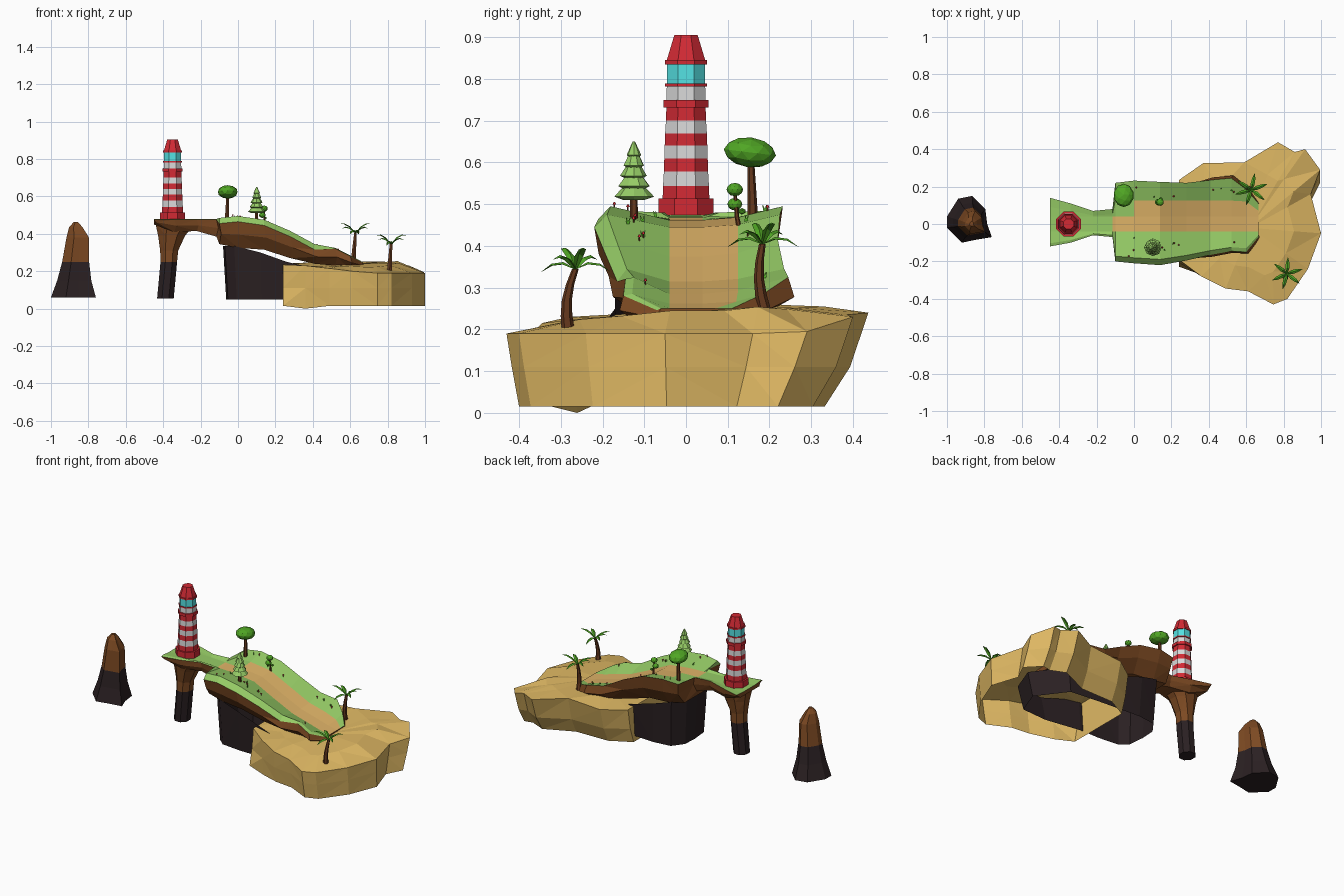
import bpy, bmesh, math, random
from mathutils import Vector, Matrix
from mathutils.bvhtree import BVHTree

if "Cube" in bpy.data.objects:
    bpy.data.objects.remove(bpy.data.objects["Cube"])

random.seed(4)
TAU = 2 * math.pi


def material(name, r, g, b):
    lin = [((c / 255 + 0.055) / 1.055) ** 2.4 for c in (r, g, b)]
    m = bpy.data.materials.new(name)
    m.diffuse_color = (*lin, 1)
    m.use_nodes = True
    m.node_tree.nodes["Principled BSDF"].inputs["Base Color"].default_value = m.diffuse_color
    return m


GRASS = material("grass green", 150, 204, 102)
SAND = material("beach sand", 224, 185, 100)
PATH = material("path tan", 224, 180, 104)
ROCK = material("cliff brown", 124, 73, 34)
DARK = material("wet rock", 42, 32, 34)
RED = material("lighthouse red", 210, 42, 52)
WHITE = material("lighthouse white", 216, 216, 216)
GLASS = material("lamp glass", 84, 224, 226)
LEAF = material("leaf green", 80, 166, 36)
BARK = material("bark brown", 102, 57, 30)


def finish(name, bm, mats, rule=None, tri=False):
    if tri:
        bmesh.ops.triangulate(bm, faces=bm.faces[:])
    bmesh.ops.recalc_face_normals(bm, faces=bm.faces[:])
    if rule:
        for f in bm.faces:
            f.material_index = rule(f.calc_center_median())
    me = bpy.data.meshes.new(name)
    bm.to_mesh(me)
    bm.free()
    for m in mats:
        me.materials.append(m)
    ob = bpy.data.objects.new(name, me)
    bpy.context.collection.objects.link(ob)
    return ob


def add_loft(bm, rings, cap0=True, cap1=True, pick=None):
    """Skin closed rings of equal length; pick(i, j) gives the material index."""
    vs = [[bm.verts.new(p) for p in r] for r in rings]
    n = len(vs[0])
    for i in range(len(vs) - 1):
        for j in range(n):
            k = (j + 1) % n
            f = bm.faces.new((vs[i][j], vs[i][k], vs[i + 1][k], vs[i + 1][j]))
            if pick:
                f.material_index = pick(i, j)
    for use, i in ((cap0, 0), (cap1, -1)):
        if use:
            f = bm.faces.new(vs[i])
            if pick:
                f.material_index = pick(i, -1)
    return vs


def ring(cx, cy, z, rx, ry=None, n=8, turn=0.5, jitter=0):
    ry = rx if ry is None else ry
    out = []
    for j in range(n):
        a, s = TAU * (j + turn) / n, 1 + random.uniform(-jitter, jitter)
        out.append((cx + rx * s * math.cos(a), cy + ry * s * math.sin(a), z))
    return out


# Headland: cross-sections along x (x, front y, back y, edge z, middle z, underside z)
stations = [(-.45, -.12, .14, .48, .475, .45), (-.34, -.10, .11, .48, .475, .41),
            (-.22, -.06, .07, .48, .472, .415), (-.115, -.07, .08, .48, .468, .385),
            (-.10, -.20, .22, .485, .465, .345), (.0, -.21, .232, .495, .462, .325),
            (.14, -.22, .225, .475, .445, .315), (.28, -.195, .22, .415, .375, .27),
            (.41, -.165, .235, .345, .315, .24), (.52, -.145, .245, .325, .285, .23),
            (.60, -.15, .185, .285, .262, .21), (.665, -.07, .11, .25, .25, .21)]
rings = []
for x, yf, yb, ze, zm, zb in stations:
    o = 1.06 if x > .4 else .95
    drop = .03 if -.11 < x < .5 else .004
    rings.append([(x, yf, ze - drop), (x, yf * .86, ze), (x, -.04, zm), (x, .04, zm),
                  (x, min(.125, yb * .65), zm * .8 + ze * .2), (x, yb, ze),
                  (x + .01, yb * o, ze - (ze - zb) * .5), (x, yb * .72, zb),
                  (x, yf * .72, zb), (x + .01, yf * o, ze - drop - (ze - drop - zb) * .5)])


def headland_colour(i, j):
    if j < 0 or j > 4:
        return 2
    if (j == 2 and i >= 3) or (j == 3 and i >= 5):
        return 1
    return 0


bm = bmesh.new()
add_loft(bm, rings, pick=headland_colour)
bmesh.ops.triangulate(bm, faces=[f for f in bm.faces if f.material_index == 2])
ground = BVHTree.FromBMesh(bm)
finish("headland", bm, [GRASS, PATH, ROCK])

# Dark wet rock under the headland, hollow and running on beneath the beach
outline = [(-.07, -.11), (-.02, -.155), (.12, -.17), (.26, -.17), (.5, -.21), (.68, -.2), (.74, -.04),
           (.6, .15), (.4, .17), (.26, .18), (.1, .19), (-.02, .175), (-.075, .1), (-.08, 0)]
bm = bmesh.new()
add_loft(bm, [[(.2 + (x - .2) * .94, y * .92, .05) for x, y in outline],
              [(x, y, .335 if x < .1 else .30 if x < .2 else .25 if x < .3 else .195)
               for x, y in outline]], False, False)
finish("headland_base", bm, [DARK], tri=True)

# Lighthouse pillar: dark foot, brown flaring head
bm = bmesh.new()
add_loft(bm, [ring(-.388, 0, .055, .048, .052), ring(-.37, 0, .25, .048, .055),
              ring(-.368, 0, .31, .052, .055), ring(-.355, 0, .39, .078, .07),
              ring(-.335, 0, .455, .115, .085)])
finish("pillar", bm, [DARK, ROCK], lambda c: int(c.z > .25), True)

# Sea stack: irregular foot shrinking upward, brown tip
foot = [(-1, .04), (-.94, .135), (-.865, .15), (-.795, .08), (-.785, 0),
        (-.76, -.07), (-.85, -.085), (-.92, -.1), (-1, -.02)]
bm = bmesh.new()
add_loft(bm, [[(cx + (x + .87) * s, cy + (y - .02) * s, z) for x, y in foot] for cx, cy, z, s in
              ((-.87, .02, .06, 1), (-.868, .015, .15, .76), (-.862, .01, .25, .6),
               (-.852, .005, .38, .5), (-.864, 0, .435, .3), (-.866, 0, .462, .1))])
finish("sea_stack", bm, [DARK, ROCK], lambda c: int(c.z > .25), True)

# Beach: rim outline, walls falling inward, low dunes on top, open below
rim = [(.24, -.19, .235), (.36, -.28, .23), (.49, -.345, .215), (.61, -.36, .20), (.745, -.43, .19),
       (.82, -.4, .19), (.93, -.24, .19), (1, -.05, .19), (.945, .16, .19), (.995, .29, .195),
       (.915, .4, .23), (.86, .385, .235), (.77, .437, .24), (.59, .33, .255), (.37, .325, .24), (.24, .235, .24)]


def shrink(x, y, t, z):
    inset = .24 if y > 0 else -.2 if x < .3 else .07
    return (x, y * (1 - t * inset), z)


bm = bmesh.new()
inner = [(.62 + (x - .62) * .62, -.02 + (y + .02) * .62, .225 + .025 * (y > -.1) + random.uniform(-.006, .01))
         for x, y, z in rim]
vs = add_loft(bm, [[shrink(x, y, 1, 0 if i == 1 else .015) for i, (x, y, z) in enumerate(rim)],
                   [shrink(x, y, .42, .11) for x, y, z in rim], rim, inner], False, False)
top = bm.verts.new((.62, -.02, .24))
for a, b in zip(vs[-1], vs[-1][1:] + vs[-1][:1]):
    bm.faces.new((a, b, top))
finish("beach", bm, [SAND], tri=True)

# Lighthouse: octagonal tower, (z, half width across flats, colour of the band above)
bands = [(.465, .066, 0), (.513, .066, 0), (.513, .056, 1), (.544, .055, 1), (.544, .055, 1),
         (.578, .053, 0), (.609, .052, 1), (.64, .051, 1), (.669, .050, 0), (.70, .048, 1), (.732, .047, 0),
         (.732, .054, 0), (.75, .054, 0), (.75, .047, 1), (.782, .046, 0), (.782, .05, 0),
         (.789, .05, 0), (.789, .046, 2), (.835, .045, 0), (.835, .05, 0), (.845, .05, 0),
         (.845, .046, 0), (.905, .028, 0)]
bands[2:10] = [(.513, .056, 0), (.544, .055, 1), (.578, .053, 0), (.609, .052, 1),
               (.64, .051, 0), (.669, .050, 1), (.70, .048, 0)]
bm = bmesh.new()
add_loft(bm, [ring(-.35, 0, z, w / math.cos(math.pi / 8)) for z, w, c in bands],
         pick=lambda i, j: 0 if j < 0 else bands[i][2])
finish("lighthouse", bm, [RED, WHITE, GLASS])


def trunk(name, pts, r0, r1):
    bm = bmesh.new()
    n = len(pts) - 1
    add_loft(bm, [ring(x, y, z, r0 + (r1 - r0) * i / n, n=6) for i, (x, y, z) in enumerate(pts)])
    finish(name, bm, [BARK])


def crown(name, loc, scale, sub=1, tilt=0):
    bm = bmesh.new()
    bmesh.ops.create_icosphere(bm, subdivisions=sub, radius=1, matrix=Matrix.Translation(loc)
                               @ Matrix.Rotation(tilt, 4, 'X') @ Matrix.Diagonal((*scale, 1)))
    finish(name, bm, [LEAF])


# Round tree and small tree
trunk("round_tree_trunk", [(-.06, .16, .46), (-.058, .158, .53), (-.055, .155, .61)], .013, .008)
crown("round_tree_crown", (-.055, .153, .624), (.054, .063, .036), 2, -.12)
trunk("small_tree_trunk", [(.14, .132, .42), (.14, .122, .47), (.14, .117, .53)], .007, .004)
crown("small_tree_crown", (.14, .117, .535), (.02, .02, .016), 2)
crown("small_tree_lower_crown", (.13, .117, .50), (.018, .018, .015), 2)
crown("small_tree_twig_leaves", (.145, .134, .483), (.01, .01, .008))

# Pine tree: stacked skirts
trunk("pine_trunk", [(.1, -.125, .44), (.1, -.125, .53)], .01, .009)
bm = bmesh.new()
for i in range(5):
    z, r = .51 + i * .025, .046 - i * .007
    add_loft(bm, [ring(.1, -.125, z, r * .55, turn=i * .5),
                  ring(.1, -.125, z + .008, r, turn=i * .5, jitter=.06),
                  ring(.1, -.125, z + .04, r * .4 if i < 4 else .003, turn=i * .5)])
finish("pine_foliage", bm, [GRASS])


# Palms: curved trunk and arched, folded fronds
def palm(name, base, head, reach):
    b, h = Vector(base), Vector(head)
    pts = []
    for i in range(5):
        t = i / 4
        p = b.lerp(h, t)
        pts.append((p.x, p.y - .012 * math.sin(math.pi * t), p.z))
    trunk(name + "_trunk", pts, .016, .008)
    bm = bmesh.new()
    for k in range(6):
        a = TAU * (k + .3 + random.uniform(-.15, .15)) / 6
        d, s = Vector((math.cos(a), math.sin(a), 0)), Vector((-math.sin(a), math.cos(a), 0))
        lift = (.06, .005, .035)[k % 3]
        prev = None
        for t, w in ((0, .003), (.35, .011), (.7, .009), (1, .001)):
            c = h + d * reach * t + Vector((0, 0, .018 * math.sin(math.pi * t) + lift * t - .012 * t * t))
            low = Vector((0, 0, w * .5))
            cur = [bm.verts.new(q) for q in (c - s * w - low, c, c + s * w - low)]
            if prev:
                for m in (0, 1):
                    bm.faces.new((prev[m], prev[m + 1], cur[m + 1], cur[m]))
            prev = cur
    finish(name + "_fronds", bm, [LEAF])


palm("back_palm", (.615, .19, .24), (.628, .183, .405), .088)
palm("front_palm", (.81, -.282, .195), (.818, -.265, .345), .085)

# Grass tufts and tiny red mushrooms scattered on the turf
tufts, shrooms = bmesh.new(), bmesh.new()
for i in range(22):
    x = random.uniform(-.05, .55)
    y = random.uniform(-.19, -.07) if i % 3 else random.uniform(.14, .2)
    hit = ground.ray_cast(Vector((x, y, 1)), Vector((0, 0, -1)))[0]
    if not hit or (x > .3 and y < -.13):
        continue
    if i % 2:
        for k in range(2):
            tip = (x + random.uniform(-.008, .008), y + random.uniform(-.008, .008), hit.z + .014)
            add_loft(tufts, [ring(x, y, hit.z - .004, .004, n=3), ring(tip[0], tip[1], tip[2], .0008, n=3)])
    else:
        add_loft(shrooms, [ring(x, y, hit.z - .004, .002, n=5), ring(x, y, hit.z + .008, .002, n=5),
                           ring(x, y, hit.z + .008, .005, n=5), ring(x, y, hit.z + .014, .002, n=5)],
                 pick=lambda i, j: int(i >= 1 or i < 0))
finish("grass_tufts", tufts, [LEAF])
finish("mushrooms", shrooms, [BARK, RED])
